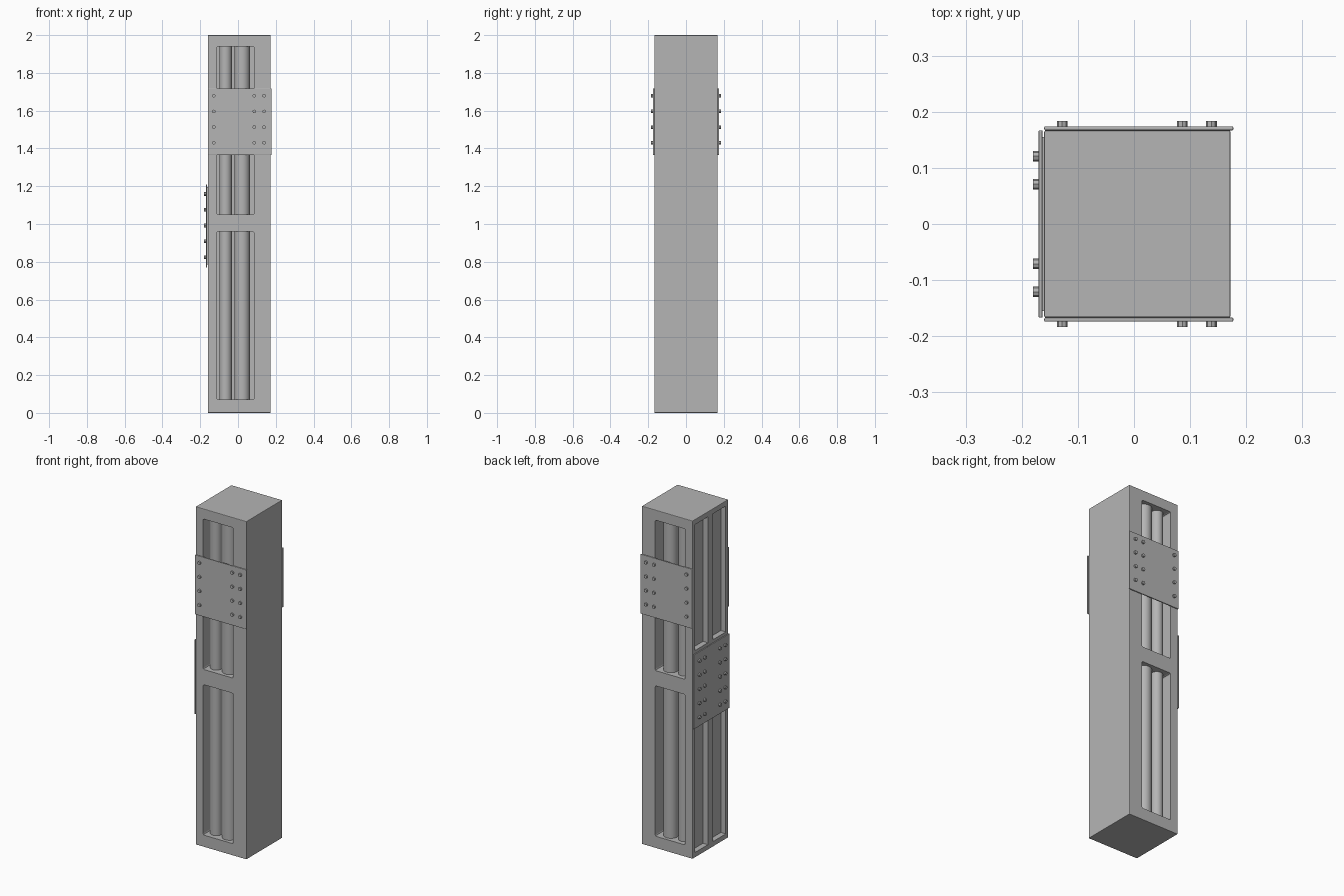
import bpy, bmesh, math
from mathutils import Matrix, Vector

if "Cube" in bpy.data.objects:
    bpy.data.objects.remove(bpy.data.objects["Cube"])

steel = bpy.data.materials.new("grey_steel")
steel.diffuse_color = (0.46, 0.46, 0.46, 1)
steel.use_nodes = True
steel.node_tree.nodes["Principled BSDF"].inputs["Base Color"].default_value = steel.diffuse_color


def finish(name, bm):
    me = bpy.data.meshes.new(name)
    bm.to_mesh(me)
    bm.free()
    ob = bpy.data.objects.new(name, me)
    bpy.context.collection.objects.link(ob)
    me.materials.append(steel)
    return ob


def add_box(bm, lo, hi, bevel=0.0, axis=None):
    """Box between two corners; bevels all edges or only those along one axis."""
    lo, hi = Vector(lo), Vector(hi)
    m = Matrix.Translation((lo + hi) / 2) @ Matrix.Diagonal((*(hi - lo), 1))
    verts = bmesh.ops.create_cube(bm, size=1, matrix=m)["verts"]
    if bevel:
        edges = {e for v in verts for e in v.link_edges}
        if axis is not None:
            edges = {e for e in edges
                     if abs((e.verts[0].co - e.verts[1].co).normalized()[axis]) > 0.9}
        bmesh.ops.bevel(bm, geom=list(edges), offset=bevel, segments=2,
                        affect='EDGES', profile=0.5)


def add_cyl(bm, centre, r, length, axis, sides):
    rot = {'X': Matrix.Rotation(math.pi / 2, 4, 'Y'),
           'Y': Matrix.Rotation(math.pi / 2, 4, 'X'),
           'Z': Matrix.Identity(4)}[axis]
    bmesh.ops.create_cone(bm, cap_ends=True, segments=sides, radius1=r, radius2=r,
                          depth=length, matrix=Matrix.Translation(centre) @ rot)


def smooth(ob):
    bpy.ops.object.select_all(action='DESELECT')
    bpy.context.view_layer.objects.active = ob
    ob.select_set(True)
    bpy.ops.object.shade_smooth_by_angle(angle=math.radians(35))


# column body
bm = bmesh.new()
add_box(bm, (-0.16, -0.167, 0), (0.172, 0.167, 2), 0.003)
column = finish("column", bm)

# pockets: two windows front and back, four shallow slots on the left
bm = bmesh.new()
for z0, z1 in ((0.07, 0.96), (1.05, 1.94)):
    for s in (-1, 1):
        ya, yb = sorted((s * 0.055, s * 0.25))
        add_box(bm, (-0.112, ya, z0), (0.085, yb, z1), 0.008, 1)
for z0, z1 in ((0.03, 0.775), (1.225, 1.97)):
    for s in (-1, 1):
        ya, yb = sorted((s * 0.024, s * 0.143))
        add_box(bm, (-0.25, ya, z0), (-0.128, yb, z1))
cutter = finish("pocket_cutter", bm)
cutter.hide_render = True
cutter.hide_set(True)
mod = column.modifiers.new("pockets", 'BOOLEAN')
mod.object = cutter
mod.operation = 'DIFFERENCE'
mod.solver = 'EXACT'

# vertical pipes standing in the front and back windows
for side, s in (("front", -1), ("back", 1)):
    bm = bmesh.new()
    for x, r in ((-0.066, 0.033), (0.022, 0.041)):
        for z0, z1 in ((0.065, 0.965), (1.045, 1.945)):
            add_cyl(bm, (x, s * 0.108, (z0 + z1) / 2), r, z1 - z0, 'Z', 32)
    smooth(finish(side + "_pipes", bm))

    # splice plate with bolts
    bm = bmesh.new()
    ya, yb = sorted((s * 0.167, s * 0.174))
    add_box(bm, (-0.16, ya, 1.365), (0.177, yb, 1.717), 0.002)
    finish(side + "_plate", bm)
    bm = bmesh.new()
    for x in (-0.128, 0.086, 0.138):
        for i in range(4):
            add_cyl(bm, (x, s * 0.175, 1.43 + i * 0.083), 0.0095, 0.018, 'Y', 8)
    finish(side + "_bolts", bm)

# left plate with bolts
bm = bmesh.new()
add_box(bm, (-0.170, -0.167, 0.77), (-0.163, 0.167, 1.21), 0.002)
add_box(bm, (-0.165, -0.155, 0.785), (-0.158, 0.155, 1.195))
finish("left_plate", bm)
bm = bmesh.new()
for y in (-0.121, -0.071, 0.071, 0.121):
    for i in range(5):
        add_cyl(bm, (-0.171, y, 0.825 + i * 0.0835), 0.0095, 0.018, 'X', 8)
finish("left_bolts", bm)
